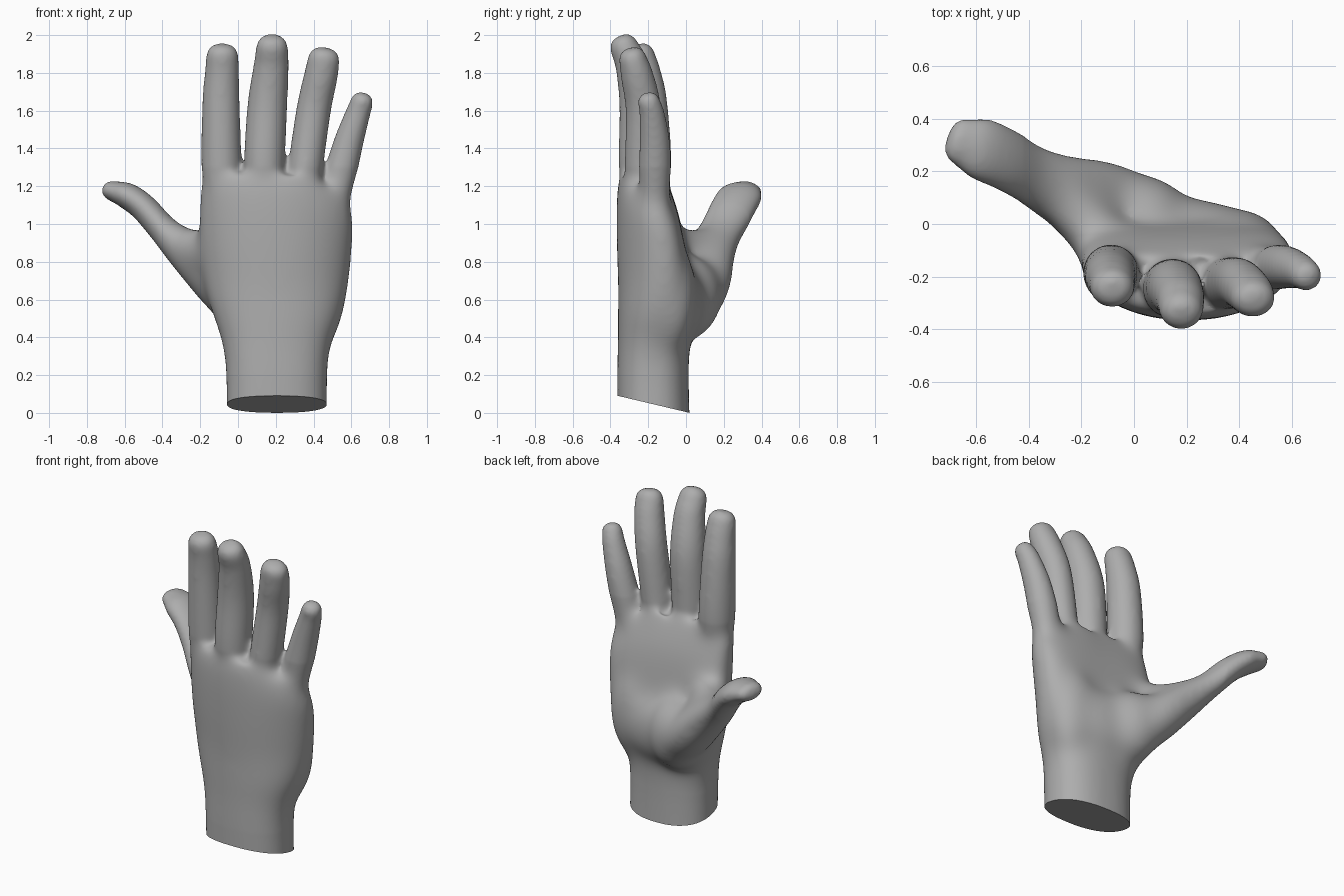
import bpy, bmesh, math
from mathutils import Vector, Matrix

if "Cube" in bpy.data.objects:
    bpy.data.objects.remove(bpy.data.objects["Cube"])

skin = bpy.data.materials.new("plain_grey")
skin.diffuse_color = (0.42, 0.42, 0.42, 1)
skin.use_nodes = True
skin.node_tree.nodes["Principled BSDF"].inputs["Base Color"].default_value = skin.diffuse_color

bm = bmesh.new()
SIDES = 28


def spline(rows, steps=5):
    """Catmull-Rom through rows of (x, y, z, half_width, half_thickness)."""
    vs = [Vector(r) for r in rows]
    vs = [vs[0] * 2 - vs[1]] + vs + [vs[-1] * 2 - vs[-2]]
    out = []
    for a, b, c, d in zip(vs, vs[1:], vs[2:], vs[3:]):
        for i in range(steps):
            t = i / steps
            out.append(0.5 * (2 * b + (c - a) * t + (2 * a - 5 * b + 4 * c - d) * t * t
                              + (3 * b - a - 3 * c + d) * t ** 3))
    return out + [vs[-2]]


def ramp(v, lo, hi):
    return min(1, max(0, (v - lo) / (hi - lo)))


def skin_rings(rings):
    loops = [[bm.verts.new(p) for p in ring] for ring in rings]
    for a, b in zip(loops, loops[1:]):
        for i in range(len(a)):
            j = (i + 1) % len(a)
            bm.faces.new((a[i], a[j], b[j], b[i]))
    bm.faces.new(loops[0][::-1])
    bm.faces.new(loops[-1])


def digit(rows, width_dir, cap):
    """Tapered oval tube with a rounded tip."""
    pts = spline(rows)
    centres = [Vector(p[:3]) for p in pts]
    sizes = [(p[3], p[4]) for p in pts]
    end = (centres[-1] - centres[-2]).normalized()
    tip, (tw, tt) = centres[-1], sizes[-1]
    for a in (20, 40, 60, 78):
        a = math.radians(a)
        centres.append(tip + end * cap * math.sin(a))
        sizes.append((tw * math.cos(a) ** 0.65, tt * math.cos(a) ** 0.65))
    rings = []
    for i, (c, (rw, rt)) in enumerate(zip(centres, sizes)):
        t = (centres[min(i + 1, len(centres) - 1)] - centres[max(i - 1, 0)]).normalized()
        w = Vector(width_dir)
        w = (w - t * w.dot(t)).normalized()
        n = t.cross(w)
        rings.append([c + w * rw * math.cos(k) + n * rt * math.sin(k)
                      for k in (2 * math.pi * s / SIDES for s in range(SIDES))])
    skin_rings(rings)


def pad(centre, radii):
    """Fleshy ellipsoid."""
    m = Matrix.Translation(centre) @ Matrix.Diagonal((*radii, 1))
    bmesh.ops.create_uvsphere(bm, u_segments=24, v_segments=16, radius=1, matrix=m)


# wrist and palm: arched, squarish ovals, sloping down to the little finger
palm = [(.207, -.17, -.15, .265, .192), (.205, -.175, .2, .267, .189),
        (.205, -.17, .36, .29, .192), (.21, -.165, .5, .34, .197),
        (.205, -.17, .65, .38, .19), (.202, -.185, .85, .407, .182),
        (.203, -.205, 1.05, .415, .165), (.203, -.225, 1.18, .408, .14),
        (.203, -.235, 1.27, .37, .11)]
rings = []
for x, y, z, rx, ry in spline(palm):
    arch = 0.4 * ramp(z, 0.3, 0.7)
    slope = 0.4 * ramp(z, 0.9, 1.2)
    ring = []
    for s in range(SIDES * 2):
        k = math.pi * s / SIDES
        co, si = math.cos(k), math.sin(k)
        dx = rx * math.copysign(abs(co) ** 0.85, co)
        dy = ry * math.copysign(abs(si) ** 0.85, si) + arch * dx * dx
        ring.append((x + dx, y + dy, z - slope * max(0, dx - 0.1)))
    rings.append(ring)
skin_rings(rings)

# four fingers: index, middle, ring, little
fingers = [
    ([(-.08, -.19, 1.08, .10, .09), (-.088, -.185, 1.33, .106, .108),
      (-.09, -.2, 1.65, .099, .1), (-.085, -.22, 1.8, .091, .087),
      (-.083, -.24, 1.885, .086, .078)], .07),
    ([(.14, -.235, 1.08, .10, .10), (.14, -.245, 1.32, .108, .112),
      (.155, -.245, 1.62, .106, .108), (.175, -.283, 1.83, .094, .09),
      (.18, -.322, 1.925, .086, .078)], .078),
    ([(.33, -.22, 1.06, .09, .095), (.355, -.225, 1.28, .093, .1),
      (.40, -.225, 1.6, .092, .095), (.438, -.258, 1.78, .09, .087),
      (.453, -.28, 1.865, .086, .075)], .07),
    ([(.485, -.165, .98, .085, .08), (.526, -.165, 1.2, .09, .087),
      (.582, -.165, 1.42, .08, .082), (.633, -.18, 1.58, .067, .068),
      (.654, -.195, 1.64, .062, .06)], .058),
]
for rows, cap in fingers:
    digit(rows, (1, 0, 0), cap)

# thumb
digit([(.08, -.01, .5, .14, .13), (-.09, .07, .675, .17, .14),
       (-.27, .13, .855, .145, .112), (-.39, .19, .967, .12, .08),
       (-.5, .25, 1.087, .121, .073), (-.585, .287, 1.148, .119, .07),
       (-.655, .313, 1.172, .092, .055)], (0, 1, 0), .06)

# web between thumb and palm
digit([(-.30, .12, .91, .08, .09), (-.19, .01, .86, .12, .11),
       (-.08, -.1, .87, .12, .11)], (0, 0, 1), .05)
# ball of the thumb, heel of the hand, heel on the little finger side
pad((.04, .01, .61), (.18, .18, .23))
pad((.2, -.04, .58), (.27, .14, .22))
pad((.40, -.08, .62), (.165, .14, .3))

# fuse everything into one skin
bmesh.ops.recalc_face_normals(bm, faces=bm.faces)
raw_mesh = bpy.data.meshes.new("hand_parts")
bm.to_mesh(raw_mesh)
bm.free()


def baked(mesh, setup):
    """Mesh after the modifiers that setup adds."""
    obj = bpy.data.objects.new("hand_parts", mesh)
    bpy.context.collection.objects.link(obj)
    setup(obj)
    result = bpy.data.meshes.new_from_object(
        obj.evaluated_get(bpy.context.evaluated_depsgraph_get()))
    bpy.data.objects.remove(obj)
    return result


def smooth(obj, iterations, group=""):
    mod = obj.modifiers.new("soften", 'SMOOTH')
    mod.factor = 0.5
    mod.iterations = iterations
    mod.vertex_group = group


def fuse(obj):
    mod = obj.modifiers.new("fuse", 'REMESH')
    mod.mode = 'VOXEL'
    mod.voxel_size = 0.012
    smooth(obj, 20)


def melt_palm(obj):
    # extra softening on the palm only, fading out at wrist, fingers and thumb
    group = obj.vertex_groups.new(name="palm")
    for v in obj.data.vertices:
        x, y, z = v.co
        w = ramp(z, .2, .4) * (1 - ramp(z, 1.12, 1.3)) * ramp(x, -.42, -.25)
        if w > 0:
            group.add([v.index], w, 'REPLACE')
    smooth(obj, 200, "palm")


mesh = baked(baked(raw_mesh, fuse), melt_palm)

# slanted flat cut at the wrist
bm = bmesh.new()
bm.from_mesh(mesh)
cut = bmesh.ops.bisect_plane(bm, geom=bm.verts[:] + bm.edges[:] + bm.faces[:],
                             plane_co=(0, .02, 0), plane_no=(0, .237, 1), clear_inner=True)
edges = [e for e in cut["geom_cut"] if isinstance(e, bmesh.types.BMEdge)]
bmesh.ops.edgeloop_fill(bm, edges=edges)
bmesh.ops.recalc_face_normals(bm, faces=bm.faces)
bm.to_mesh(mesh)
bm.free()

mesh.materials.clear()
mesh.materials.append(skin)
hand = bpy.data.objects.new("hand", mesh)
bpy.context.collection.objects.link(hand)
bpy.context.view_layer.objects.active = hand
hand.select_set(True)
bpy.ops.object.shade_smooth_by_angle(angle=math.radians(50))
